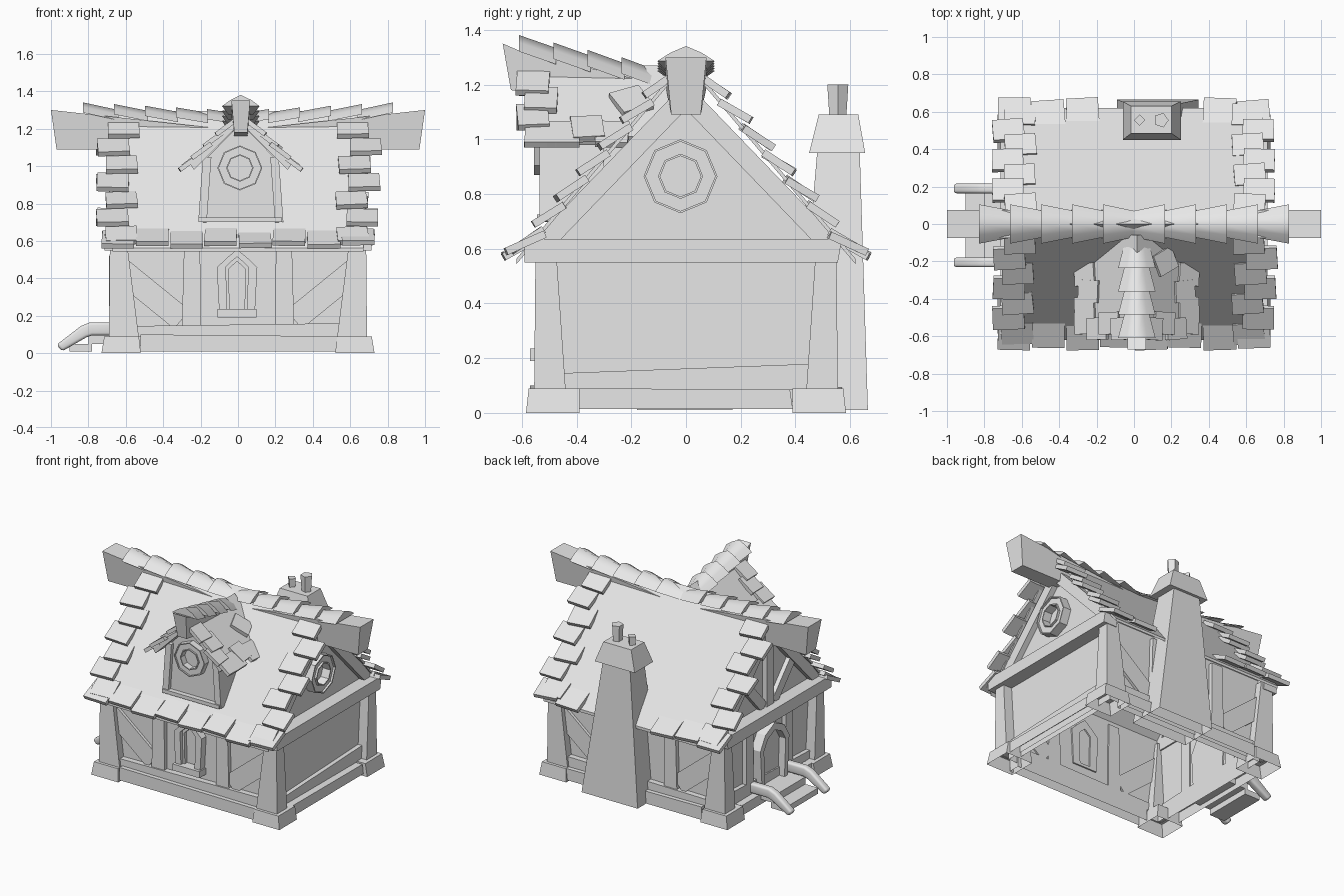
import bpy, bmesh, random
from math import sin, cos, pi, atan
from mathutils import Vector, Matrix

random.seed(4)
cube = bpy.data.objects.get("Cube")
if cube:
    bpy.data.objects.remove(cube)

grey = bpy.data.materials.new("plain grey")
grey.use_nodes = True
grey.diffuse_color = (0.8, 0.8, 0.8, 1)
grey.node_tree.nodes["Principled BSDF"].inputs["Base Color"].default_value = (0.8, 0.8, 0.8, 1)


def make(name, verts, faces):
    mesh = bpy.data.meshes.new(name)
    mesh.from_pydata([tuple(v) for v in verts], [], faces)
    bm = bmesh.new()
    bm.from_mesh(mesh)
    bmesh.ops.recalc_face_normals(bm, faces=bm.faces)
    bm.to_mesh(mesh)
    bm.free()
    mesh.materials.append(grey)
    ob = bpy.data.objects.new(name, mesh)
    bpy.context.collection.objects.link(ob)
    return ob


def open_bottom(ob):
    """Remove the faces that lie on the ground side."""
    bm = bmesh.new()
    bm.from_mesh(ob.data)
    low = [f for f in bm.faces if f.normal.z < -.9]
    bmesh.ops.delete(bm, geom=low, context="FACES")
    bm.to_mesh(ob.data)
    bm.free()


def loft(name, a, b):
    """Closed solid between two matching loops."""
    n = len(a)
    sides = [(i, (i + 1) % n, n + (i + 1) % n, n + i) for i in range(n)]
    return make(name, a + b, sides + [tuple(range(n)), tuple(range(n, 2 * n))])


def place(axis, t, pts):
    return [(t, u, v) if axis == "x" else (u, t, v) for u, v in pts]


def prism(name, axis, pts, a, b):
    return loft(name, place(axis, a, pts), place(axis, b, pts))


def beam(name, axis, p, q, w, a, b, w2=None):
    """Straight timber lying on a wall, from p to q."""
    p, q = Vector(p), Vector(q)
    d = (q - p).normalized()
    n = Vector((-d.y, d.x)) / 2
    w2 = w2 or w
    return prism(name, axis, [p + n * w, p - n * w, q - n * w2, q + n * w2], a, b)


def frame(name, axis, outer, inner, a, b):
    """Open frame between two outlines, with depth from a to b."""
    n = len(outer)
    v = place(axis, a, outer) + place(axis, b, outer) + place(axis, b, inner) + place(axis, a, inner)
    f = [(k * n + i, k * n + (i + 1) % n, (k + 1) % 4 * n + (i + 1) % n, (k + 1) % 4 * n + i)
         for k in range(4) for i in range(n)]
    return make(name, v, f)


def frustum(name, x, y, z, x2=None, y2=None):
    def rect(x, y, z):
        return [(x[0], y[0], z), (x[1], y[0], z), (x[1], y[1], z), (x[0], y[1], z)]
    return loft(name, rect(x, y, z[0]), rect(x2 or x, y2 or y, z[1]))


def octagon(u, v, r):
    return [(u + r * cos(i * pi / 4), v + r * sin(i * pi / 4)) for i in range(8)]


def arch(u, z0, z1, w, k=.52):
    """Pointed outline; k sets how far its shoulders bulge."""
    s = z1 - w * .9
    m = s + (z1 - s) * k
    return [(u - w * .88, z0), (u + w * .88, z0), (u + w, s), (u + w * k, m), (u, z1), (u - w * k, m), (u - w, s)]


def round_window(name, axis, u, v, r, wall, out):
    frame(name + "_rim", axis, octagon(u, v, r), octagon(u, v, r * 0.94), wall, wall + out)
    frame(name + "_frame", axis, octagon(u, v, r * 0.94), octagon(u, v, r * 0.61), wall, wall + out * 0.8)
    frame(name + "_inner_rim", axis, octagon(u, v, r * 0.61), octagon(u, v, r * 0.55), wall, wall + out)


def slab(name, loc, size, rot):
    m = Matrix.Translation(loc) @ rot
    sx, sy, sz = (s / 2 for s in size)
    k = random.uniform(0.9, 1)
    q = [(-sx, -sy), (sx, -sy * k), (sx * k, sy), (-sx, sy * k)]
    return loft(name, [m @ Vector((x, y, -sz)) for x, y in q], [m @ Vector((x, y, sz)) for x, y in q])


def cap(name, p, q, wp, wq, h):
    """Flared ridge tile from its narrow end p to its wide end q."""
    p, q = Vector(p), Vector(q)
    side = (q - p).cross(Vector((0, 0, 1))).normalized()
    arc = [(-1, 0), (-.55, .55), (0, 1), (.55, .55), (1, 0)]
    ends = [[e + side * w * u + Vector((0, 0, h * (v - 1))) for u, v in arc] for e, w in ((p, wp), (q, wq))]
    ob = loft(name, *ends)
    ob.data.shade_smooth()
    ob.data.set_sharp_from_angle(angle=1.1)
    return ob


# House shell, open underneath
shell = prism("house_walls", "x", [(-.5, .04), (.5, .04), (.5, .63), (0, 1.17), (-.5, .63)], -.62, .62)
open_bottom(shell)

# Corner stones and tapered posts
for sx in (-1, 1):
    for sy in (-1, 1):
        def span(a, b, s):
            return tuple(sorted((a * s, b * s)))
        open_bottom(frustum("corner_stone", span(.52, .73, sx), span(.39, .585, sy), (0, .09),
                            span(.53, .715, sx), span(.39, .575, sy)))
        open_bottom(frustum("corner_post", span(.53, .69, sx), span(.44, .555, sy), (.085, .6),
                            span(.595, .685, sx), span(.475, .55, sy)))

# Front and back timber framing
for s in (-1, 1):
    y = s * .49
    open_bottom(prism("base_beam", "y", [(-.52, .01), (.55, .01), (.55, .09), (-.52, .1)], y, s * .57))
    prism("sill_beam", "y", [(-.56, .09), (.57, .09), (.57, .16), (-.56, .145)], y, s * .54)
    for m in (-1, 1):
        beam("wall_stud", "y", (m * .25, .14), (m * .245, .6), .1, y, s * .53, .085)
        beam("wall_brace", "y", (m * .3, .18), (m * .62, .44), .13, y, s * .52)

# Side framing and gable rafters
for s in (-1, 1):
    x = s * .61
    open_bottom(prism("side_base_beam", "x", [(-.4, .015), (.39, .015), (.38, .085), (-.4, .09)], x, s * .7))
    prism("side_sill_beam", "x", [(-.46, .085), (.48, .085), (.48, .18), (-.46, .145)], x, s * .65)
    prism("gable_tie_beam", "x", [(-.59, .55), (.555, .55), (.57, .635), (-.59, .635)], x, s * .715)
    for m in (-1, 1):
        beam("gable_rafter", "x", (m * .52, .62), (0, 1.16), .07, x, s * .66)

# Timbers on the door side
for m in (-1, 1):
    beam("gable_brace", "x", (m * .06, .64), (m * .26, .86), .07, -.61, -.65)
    beam("door_stud", "x", (m * .22, .1), (m * .22, .56), .08, -.61, -.65)
beam("king_post", "x", (0, .63), (0, 1.12), .08, -.61, -.655)

# Pointed front window
frame("window_frame", "y", arch(-.005, .21, .555, .108), arch(-.005, .22, .515, .06), -.49, -.55)
frame("window_inner_frame", "y", arch(-.005, .22, .515, .06), arch(-.005, .23, .49, .045), -.49, -.525)
frustum("window_sill", (-.11, .1), (-.57, -.5), (.19, .235))

# Door, steps and rails
frame("door_frame", "x", arch(0, .09, .52, .16, .65), arch(0, .09, .47, .12, .65), -.61, -.69)
prism("door", "x", arch(0, .09, .47, .12, .65), -.61, -.64)
frustum("upper_step", (-.8, -.62), (-.18, .17), (.05, .1))
frustum("lower_step", (-.9, -.78), (-.18, .17), (.01, .05))
for y in (-.205, .19):
    rail = prism("stair_rail", "y", [(-.64, .165), (-.79, .165), (-.84, .145), (-.97, .045),
                                     (-.94, .01), (-.81, .085), (-.78, .095), (-.64, .095)], y - .026, y + .026)
    bevel = rail.modifiers.new("rounded", "BEVEL")
    bevel.width, bevel.segments = .015, 3
    rail.data.shade_smooth()

# Main roof and ridge beam
TOP, SLOPE, EAVE = 1.295, 1.18, .62
low = TOP - EAVE * SLOPE
roof = [(0, TOP), (EAVE, low), (EAVE, low - .02), (0, TOP - .02), (-EAVE, low - .02), (-EAVE, low)]
prism("main_roof", "x", roof, -.67, .67)
ridge = prism("ridge_beam", "y", [(-.97, 1.09), (.97, 1.09), (1, 1.3), (0, 1.19), (-1, 1.3)], -.075, .075)
for v in ridge.data.vertices:
    if v.co.z < 1.1:
        v.co.y *= .72
for s in (-1, 1):
    for i in range(5):
        cap("ridge_tile", (s * i * .16, 0, 1.28 + i * .005), (s * (i + 1) * .166, 0, 1.305 + i * .009),
            .07, .105, .055)


# Roof tiles along the gable edges and eaves
def roof_tile(x, d, side, w, l, tilt):
    lift = tilt + random.uniform(-.05, .05)
    rot = Matrix.Rotation(-side * (atan(SLOPE) - lift), 4, "X") @ Matrix.Rotation(random.uniform(-.07, .07), 4, "Z")
    slab("roof_tile", (x, side * d, TOP - d * SLOPE + .02), (w, l, .028), rot)


for side in (-1, 1):
    for s in (-1, 1):
        for i in range(7):
            x = (.675 if i % 2 else .615) + random.uniform(-.01, .01)
            roof_tile(s * x, .1 + i * .08, side, .17, .135, .3)
    for i in range(8):
        x = -.64 + i * .183
        if side < 0 or not -.13 < x < .33:
            roof_tile(x, .6 - .012 * (i % 2), side, .175, .155, .4)

# Dormer
C = .015
prism("dormer_body", "y", [(-.19, .71), (.22, .71), (.2, 1.04), (C, 1.23), (-.17, 1.04)], -.51, -.15)
for a, b in ((-.19, -.165), (.22, .195)):
    beam("dormer_post", "y", (a, .7), (b, 1.05), .045, -.3, -.535)
prism("dormer_sill", "y", [(-.21, .7), (.235, .7), (.235, .725), (-.21, .725)], -.4, -.545)
round_window("dormer_window", "y", C - .005, .99, .12, -.505, -.05)
prism("dormer_roof", "y", [(C, 1.27), (C + .27, 1.01), (C + .25, .98), (C, 1.23), (C - .25, .98), (C - .27, 1.01)],
      -.58, -.06)
spar = prism("dormer_ridge_beam", "x", [(-.67, 1.35), (-.6, 1.32), (-.1, 1.2), (-.1, 1.1), (-.64, 1.18)],
             C - .05, C + .05)
for v in spar.data.vertices:
    if v.co.z < 1.19:
        v.co.x = C + (v.co.x - C) * .7
for i in range(4):
    y = -.1 - i * .125
    cap("dormer_ridge_tile", (C, y, 1.25 + i * .028), (C, y - .135, 1.3 + i * .027), .065, .1, .06)


def dormer_tile(s, d, y, turn=0):
    rot = Matrix.Rotation(s * (pi / 4 - .15), 4, "Y") @ Matrix.Rotation(turn + random.uniform(-.06, .06), 4, "Z")
    slab("dormer_tile", (C + s * d, y, 1.285 - d * .97), (.13, .12, .025), rot)


for s in (-1, 1):
    for i in range(4):
        dormer_tile(s, .08 + i * .065, -.56 + .03 * (i % 2))
    for i in range(3):
        dormer_tile(s, .275 - .02 * (i % 2), -.45 + i * .09)
dormer_tile(1, .15, -.2, .5)

# Gable window
round_window("gable_window", "x", -.02, .865, .135, .61, .07)

# Chimney with two pots
open_bottom(frustum("chimney_stack", (-.09, .345), (.4, .665), (.01, .96), (-.01, .2), (.48, .635)))
frustum("chimney_cap", (-.06, .25), (.45, .655), (.95, 1.09), (-.015, .2), (.485, .63))
for x, r, h, n in ((.145, .036, 1.2, 5), (.03, .027, 1.15, 4)):
    loops = [[(x + k * r * cos(i * 2 * pi / n), .555 + k * r * sin(i * 2 * pi / n), z) for i in range(n)]
             for k, z in ((.9, 1.08), (1.12, h))]
    loft("chimney_pot", *loops)
